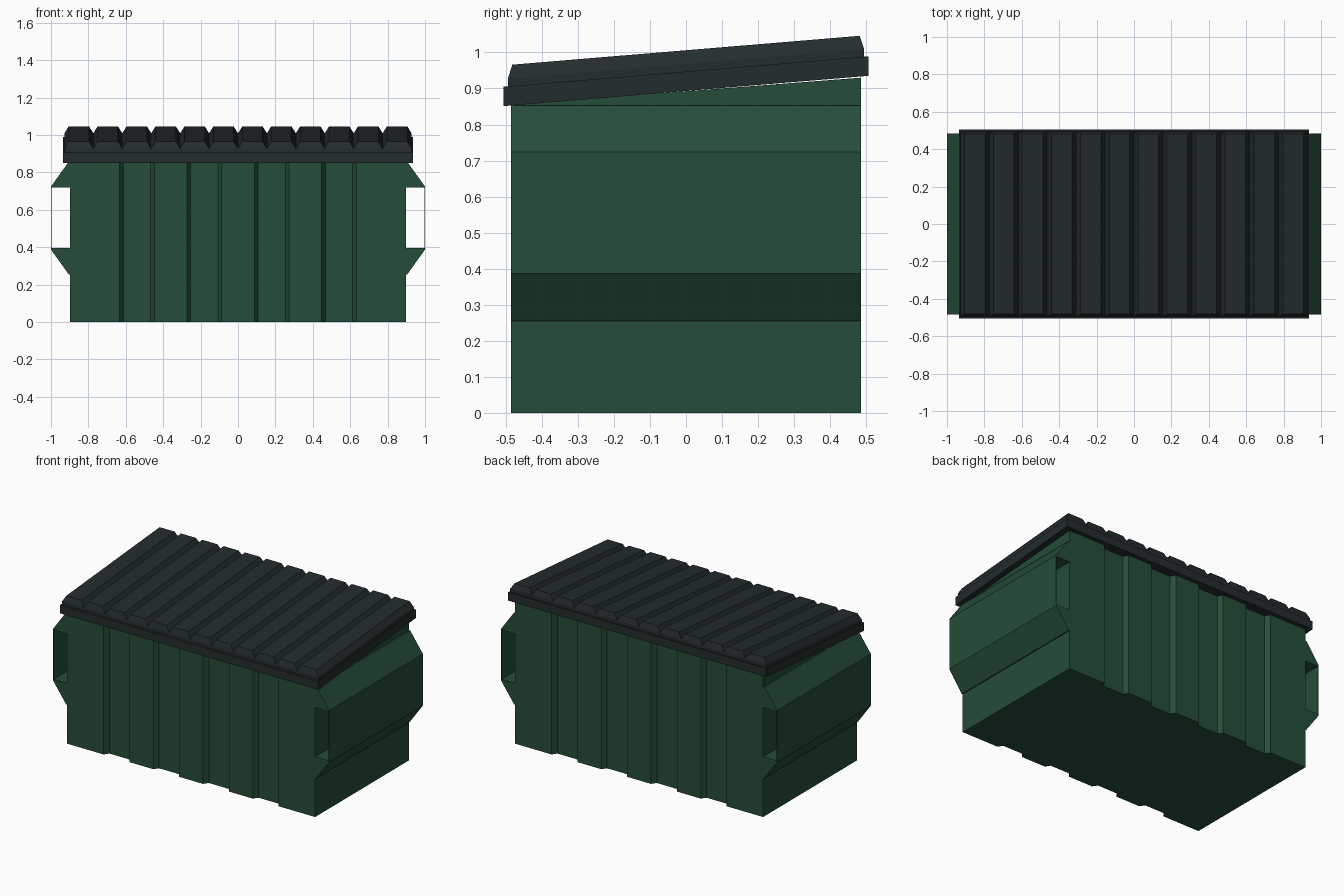
import bpy, bmesh

if "Cube" in bpy.data.objects:
    bpy.data.objects.remove(bpy.data.objects["Cube"])


def material(name, rgb):
    m = bpy.data.materials.new(name)
    m.diffuse_color = (*rgb, 1)
    m.use_nodes = True
    m.node_tree.nodes["Principled BSDF"].inputs["Base Color"].default_value = m.diffuse_color
    return m


GREEN = material("dark green paint", (0.0185, 0.075, 0.039))
BLACK = material("charcoal plastic", (0.017, 0.025, 0.027))


def finish(bm, name, mat):
    bmesh.ops.recalc_face_normals(bm, faces=bm.faces[:])
    me = bpy.data.meshes.new(name)
    bm.to_mesh(me)
    bm.free()
    me.materials.append(mat)
    ob = bpy.data.objects.new(name, me)
    bpy.context.collection.objects.link(ob)
    return ob


def extrude(name, mat, points, vec):
    """Closed prism from a flat outline."""
    bm = bmesh.new()
    face = bm.faces.new([bm.verts.new(p) for p in points])
    top = bmesh.ops.extrude_face_region(bm, geom=[face], use_keep_orig=True)["geom"]
    bmesh.ops.translate(bm, vec=vec, verts=[v for v in top if isinstance(v, bmesh.types.BMVert)])
    return bm


def shear(bm, slope):
    for v in bm.verts:
        v.co.z += slope * v.co.y


# Body: footprint with corrugated front and back, top sloping up to the rear
BX, BY, DEPTH = 0.898, 0.485, 0.03
front = [(-BX, -BY)]
for c in (-0.54, -0.18, 0.18, 0.54):
    front += [(c - 0.093, -BY), (c - 0.073, -BY + DEPTH),
              (c + 0.073, -BY + DEPTH), (c + 0.093, -BY)]
front.append((BX, -BY))
outline = front + [(x, -y) for x, y in reversed(front)]
bm = extrude("body", GREEN, [(x, y, 0) for x, y in outline], (0, 0, 0.8925))
for v in bm.verts:
    if v.co.z > 0.5:
        v.co.z += 0.077 * v.co.y
finish(bm, "body", GREEN)

# Fork pockets: open-ended channels on both sides
channel = [(0.89, 0.255), (0.905, 0.255), (1.0, 0.387), (1.0, 0.724), (0.908, 0.853),
           (0.89, 0.853), (0.89, 0.718), (0.996, 0.718), (0.996, 0.395), (0.89, 0.395)]
for side, label in ((-1, "left"), (1, "right")):
    bm = extrude("pocket", GREEN, [(side * x, -BY, z) for x, z in channel], (0, 2 * BY, 0))
    finish(bm, label + "_fork_pocket", GREEN)

# Lid rim: sloped slab
LX, LY, SLOPE = 0.935, 0.506, 0.083
bm = extrude("rim", BLACK, [(-LX, -LY, 0.893), (LX, -LY, 0.893), (LX, LY, 0.893), (-LX, LY, 0.893)],
             (0, 0, 0.054))
shear(bm, SLOPE)
finish(bm, "lid_rim", BLACK)

# Lid ribs: twelve slats with chamfered tops, meeting in V grooves
N, RX, RY = 12, 0.928, 0.494
pitch = 2 * RX / N
bm = bmesh.new()
for i in range(N):
    cx = -RX + pitch * (i + 0.5)
    rings = []
    for z, inset_x, inset_y in ((0.944, 0, 0), (0.968, 0, 0), (1.006, 0.023, 0.012)):
        hx, hy = pitch / 2 - inset_x, RY - inset_y
        rings.append([bm.verts.new((cx + sx * hx, sy * hy, z))
                      for sx, sy in ((-1, -1), (1, -1), (1, 1), (-1, 1))])
    for a, b in zip(rings, rings[1:]):
        for k in range(4):
            # skip the walls hidden between neighbouring slats
            hidden = a is rings[0] and ((k == 1 and i < N - 1) or (k == 3 and i > 0))
            if not hidden:
                bm.faces.new((a[k], a[(k + 1) % 4], b[(k + 1) % 4], b[k]))
    bm.faces.new(rings[-1])
bmesh.ops.remove_doubles(bm, verts=bm.verts[:], dist=0.0005)
shear(bm, SLOPE)
bmesh.ops.recalc_face_normals(bm, faces=bm.faces[:])
finish(bm, "lid_ribs", BLACK)
